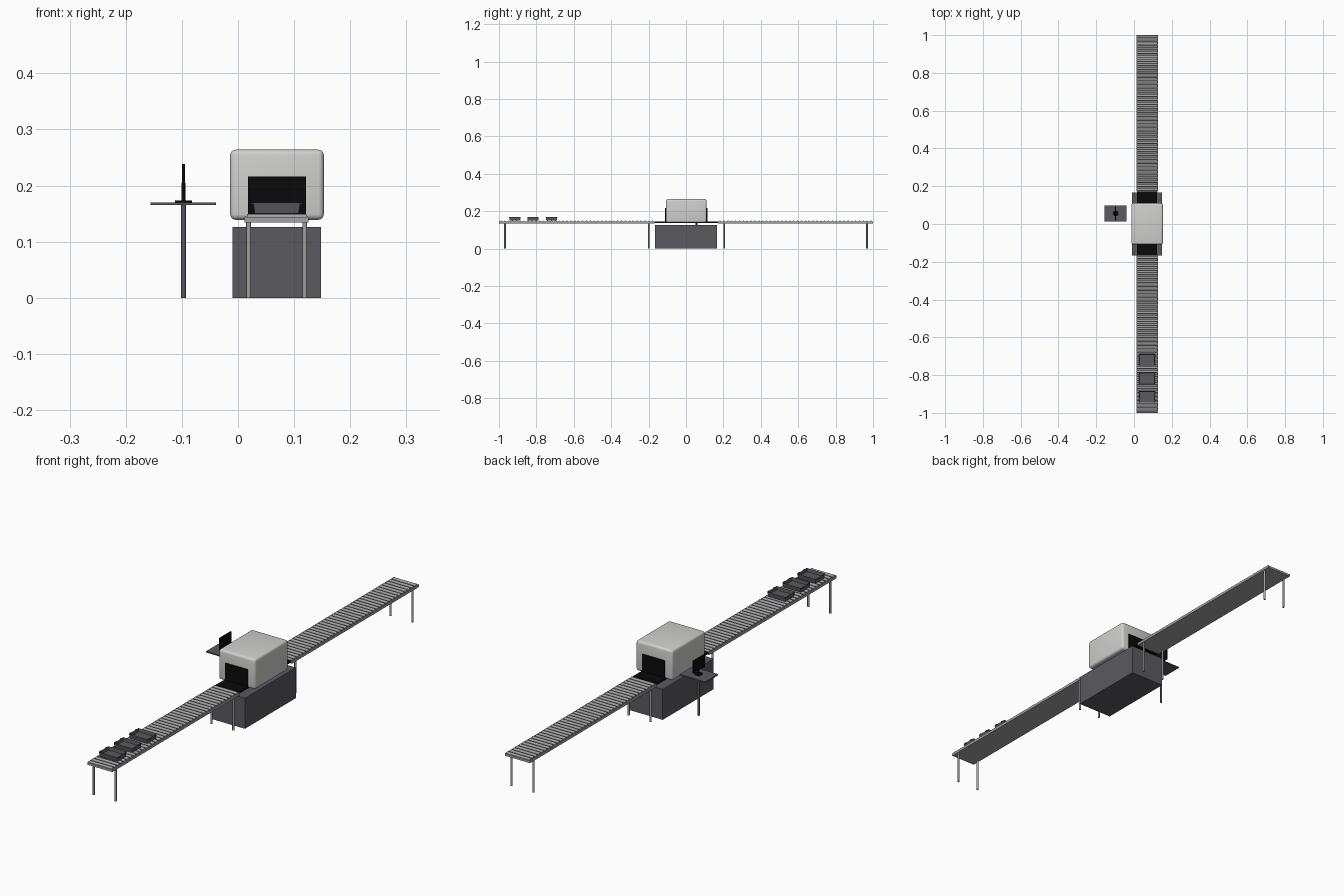
import bpy, bmesh, math
from mathutils import Matrix, Vector

if "Cube" in bpy.data.objects:
    bpy.data.objects.remove(bpy.data.objects["Cube"], do_unlink=True)


def material(name, r, g, b):
    m = bpy.data.materials.new(name)
    m.use_nodes = True
    m.diffuse_color = (r, g, b, 1)
    bsdf = m.node_tree.nodes["Principled BSDF"]
    bsdf.inputs["Base Color"].default_value = (r, g, b, 1)
    bsdf.inputs["Roughness"].default_value = 0.6
    return m


WHITE = material("hood off white", 0.63, 0.63, 0.62)
METAL = material("metal grey", 0.36, 0.37, 0.36)
DARK = material("dark grey", 0.104, 0.1, 0.117)
BLACK = material("black", 0.003, 0.003, 0.003)


def finish(name, bm, mat, smooth=False):
    bmesh.ops.recalc_face_normals(bm, faces=bm.faces)
    mesh = bpy.data.meshes.new(name)
    bm.to_mesh(mesh)
    bm.free()
    mesh.materials.append(mat)
    ob = bpy.data.objects.new(name, mesh)
    bpy.context.collection.objects.link(ob)
    if smooth:
        bpy.ops.object.select_all(action="DESELECT")
        ob.select_set(True)
        bpy.context.view_layer.objects.active = ob
        bpy.ops.object.shade_smooth_by_angle(angle=math.radians(40))
    return ob


def add_box(bm, x, y, z):
    size = [b - a for a, b in (x, y, z)]
    mid = [(a + b) / 2 for a, b in (x, y, z)]
    mat = Matrix.Translation(mid) @ Matrix.Diagonal((*size, 1))
    return bmesh.ops.create_cube(bm, size=1, matrix=mat)["verts"]


def add_rod(bm, start, end, radius, sides=12):
    a, b = Vector(start), Vector(end)
    turn = (b - a).to_track_quat("Z", "Y").to_matrix().to_4x4()
    bmesh.ops.create_cone(bm, cap_ends=True, segments=sides, radius1=radius, radius2=radius,
                          depth=(b - a).length, matrix=Matrix.Translation((a + b) / 2) @ turn)


def box(name, x, y, z, mat):
    bm = bmesh.new()
    add_box(bm, x, y, z)
    return finish(name, bm, mat)


def rod(name, start, end, radius, mat):
    bm = bmesh.new()
    add_rod(bm, start, end, radius, 20)
    return finish(name, bm, mat, True)


MID = 0.069  # x of the conveyor line

# Scanner base, rounded hood, belt and curtains
box("scanner_base", (-0.01, 0.148), (-0.166, 0.166), (0, 0.126), DARK)
bm = bmesh.new()
add_box(bm, (-0.014, 0.153), (-0.108, 0.11), (0.139, 0.264))
bmesh.ops.bevel(bm, geom=bm.edges[:], offset=0.01, segments=4, profile=0.5, affect="EDGES")
finish("scanner_hood", bm, WHITE, True)
box("scanner_belt", (0.015, 0.122), (-0.168, 0.172), (0.138, 0.146), BLACK)
for side, y in (("front", -0.109), ("back", 0.111)):
    box(side + "_curtain", (0.018, 0.121), (y - 0.003, y + 0.003), (0.146, 0.216), BLACK)

# Roller conveyors at both ends
for side, y0, y1 in (("front", -1.0, -0.168), ("back", 0.172, 1.0)):
    bm = bmesh.new()
    add_box(bm, (0.012, 0.126), (y0, y1), (0.134, 0.137))
    for x in (0.012, 0.122):
        add_box(bm, (x, x + 0.004), (y0, y1), (0.134, 0.145))
    for y in (y0, y1 - 0.004):
        add_box(bm, (0.012, 0.126), (y, y + 0.004), (0.134, 0.143))
    finish(side + "_conveyor_frame", bm, METAL)

    bm = bmesh.new()
    count = 40
    step = (y1 - y0) / count
    for i in range(count):
        y = y0 + (i + 0.5) * step
        add_rod(bm, (0.016, y, 0.1435), (0.122, y, 0.1435), 0.006)
    finish(side + "_conveyor_rollers", bm, METAL, True)

    bm = bmesh.new()
    for y in (y0 + 0.032, y1 - 0.032):
        for x in (MID - 0.05, MID + 0.05):
            add_rod(bm, (x, y, 0), (x, y, 0.135), 0.0043)
    finish(side + "_conveyor_legs", bm, METAL, True)

# Luggage trays: tapered, open at the top, with a handle tab at each side
for n, y in enumerate((-0.915, -0.818, -0.719), 1):
    bm = bmesh.new()
    verts = add_box(bm, (-0.042, 0.042), (-0.031, 0.031), (0.15, 0.17))
    for v in verts:
        if v.co.z < 0.16:
            v.co.x *= 0.93
            v.co.y *= 0.9
    bm.normal_update()
    top = [f for f in bm.faces if f.normal.z > 0.9]
    bmesh.ops.inset_region(bm, faces=top, thickness=0.003)
    bmesh.ops.translate(bm, verts=top[0].verts[:], vec=(0, 0, -0.014))
    for s in (-1, 1):
        for t in (-0.018, 0.018):
            add_box(bm, sorted((s * 0.041, s * 0.046)), (t - 0.004, t + 0.004), (0.166, 0.169))
    bmesh.ops.translate(bm, verts=bm.verts[:], vec=(MID, y, 0))
    finish("tray_%d" % n, bm, DARK)

# Operator desk with monitor
DX, DY = -0.097, 0.056
rod("desk_pole", (DX, DY, 0), (DX, DY, 0.165), 0.0043, DARK)
box("desk_top", (-0.156, -0.039), (0.014, 0.098), (0.165, 0.17), DARK)
rod("monitor_foot", (DX, DY, 0.17), (DX, DY, 0.173), 0.015, BLACK)
rod("monitor_stand", (DX, DY, 0.172), (DX, DY, 0.205), 0.0035, BLACK)
box("monitor_screen", (DX - 0.0025, DX + 0.0025), (DY - 0.037, DY + 0.037), (0.187, 0.238), BLACK)
